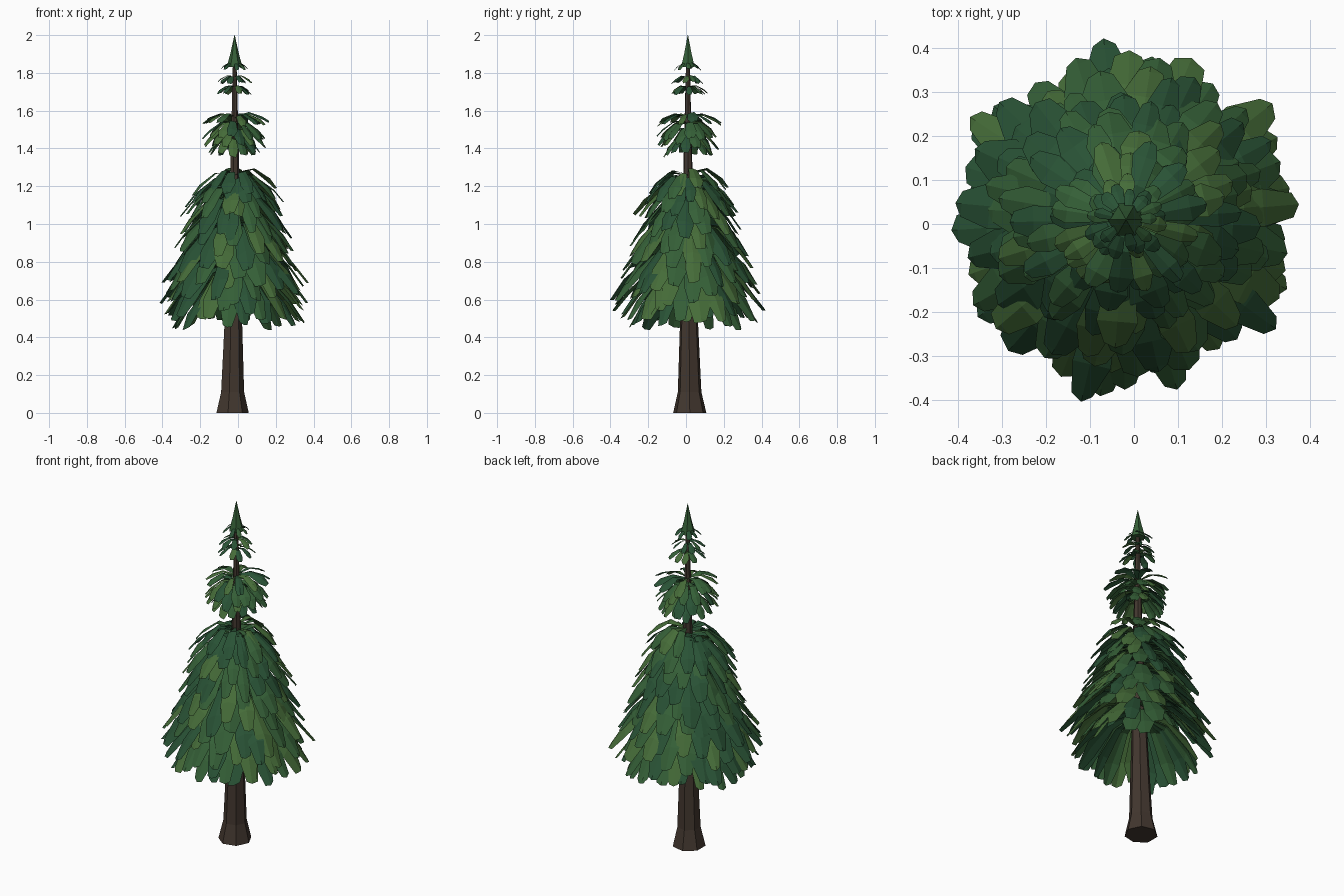
import bpy, bmesh, math, random
from mathutils import Vector

if "Cube" in bpy.data.objects:
    bpy.data.objects.remove(bpy.data.objects["Cube"])
random.seed(7)


def material(name, rgb):
    m = bpy.data.materials.new(name)
    m.diffuse_color = (*rgb, 1)
    m.use_nodes = True
    m.node_tree.nodes["Principled BSDF"].inputs["Base Color"].default_value = m.diffuse_color
    return m


BARK = material("bark", (0.055, 0.038, 0.028))
GREENS = [material("needle_dark", (0.022, 0.085, 0.036)),
          material("needle_mid", (0.035, 0.115, 0.038)),
          material("needle_light", (0.060, 0.150, 0.040))]


def finish(bm, name, mats):
    me = bpy.data.meshes.new(name)
    bm.to_mesh(me)
    bm.free()
    for m in mats:
        me.materials.append(m)
    ob = bpy.data.objects.new(name, me)
    bpy.context.collection.objects.link(ob)


def lathe(name, rings, sides, mats):
    """Skin of rings (x, y, z, radius), closed at both ends."""
    bm = bmesh.new()
    loops = [[bm.verts.new((x + r * math.cos(math.tau * i / sides),
                            y + r * math.sin(math.tau * i / sides), z))
              for i in range(sides)] for x, y, z, r in rings]
    for a, b in zip(loops, loops[1:]):
        for i in range(sides):
            j = (i + 1) % sides
            bm.faces.new((a[i], a[j], b[j], b[i]))
    bm.faces.new(loops[0][::-1])
    bm.faces.new(loops[-1])
    finish(bm, name, mats)


def axis(z):
    """Trunk centre line, leaning slightly."""
    t = min(z / 1.2, 1)
    return -0.033 + 0.015 * t, 0.02 - 0.01 * t


# fraction along the bough, half width, sag of the edges
LEAF = [(0.0, 0.15, 0.0), (0.4, 0.62, 0.10), (0.78, 1.0, 0.28), (0.96, 0.55, 0.30)]


def bough(bm, angle, root, tip, width, rise):
    """Folded leaf card, arching from root (r, z) to tip (r, z)."""
    cx, cy = axis(root[1])
    out = Vector((math.cos(angle), math.sin(angle), 0))
    side = Vector((-out.y, out.x, 0))
    drop = root[1] - tip[1]
    roll = random.uniform(-0.35, 0.35)
    rows = []
    for t, w, sag in LEAF:
        r = root[0] + (tip[0] - root[0]) * t
        z = root[1] + rise * math.sin(math.pi * t) - drop * t ** 1.6
        mid = Vector((cx, cy, z)) + out * r
        row = []
        for s in (-1, 0, 1):
            hw = w * width * random.uniform(0.85, 1.12)
            p = mid + side * s * hw
            p.z += s * hw * roll - abs(s) * sag * width
            row.append(bm.verts.new(p))
        rows.append(row)
    end = bm.verts.new(Vector((cx, cy, tip[1])) + out * tip[0])
    mat = random.choices((0, 1, 2), (4, 4, 2))[0]
    faces = []
    for a, b in zip(rows, rows[1:]):
        for k in (0, 1):
            faces.append(bm.faces.new((a[k], a[k + 1], b[k + 1], b[k])))
    a = rows[-1]
    faces.append(bm.faces.new((a[0], a[1], end)))
    faces.append(bm.faces.new((a[1], a[2], end)))
    for f in faces:
        f.material_index = mat


def crown(name, tiers, jitter):
    """Tiers: root r, root z, tip r, tip z, half width, rise, count."""
    bm = bmesh.new()
    for n, (r0, z0, r1, z1, w, rise, count) in enumerate(tiers):
        for i in range(count):
            a = math.tau * (i + 0.5 * (n % 2) + random.uniform(-0.3, 0.3)) / count
            k = random.uniform(0.9, 1.06)
            dz = random.uniform(-jitter, jitter)
            bough(bm, a, (r0, z0 + dz * 0.5), (r1 * k, z1 + dz),
                  w * random.uniform(0.8, 1.15), rise)
    finish(bm, name, GREENS)


# trunk with flared foot
lathe("trunk", [(*axis(z), z, r) for z, r in
                ((0, 0.09), (0.11, 0.064), (0.55, 0.046), (1.2, 0.027), (1.9, 0.009))],
      7, [BARK])

# broad lower skirt
crown("lower_foliage", [
    (0.03, 0.74, 0.34, 0.47, 0.050, 0.03, 18),
    (0.03, 0.79, 0.39, 0.51, 0.055, 0.03, 20),
    (0.03, 0.87, 0.405, 0.60, 0.055, 0.03, 20),
    (0.03, 0.94, 0.375, 0.68, 0.052, 0.03, 20),
    (0.03, 1.01, 0.345, 0.77, 0.050, 0.03, 18),
    (0.03, 1.08, 0.32, 0.86, 0.047, 0.03, 18),
    (0.02, 1.15, 0.29, 0.94, 0.044, 0.03, 16),
    (0.02, 1.20, 0.28, 1.03, 0.042, 0.03, 16),
    (0.02, 1.23, 0.25, 1.10, 0.040, 0.04, 14),
    (0.02, 1.26, 0.22, 1.16, 0.036, 0.04, 12)], 0.035)

# middle cluster
crown("middle_foliage", [
    (0.01, 1.46, 0.14, 1.37, 0.028, 0.02, 11),
    (0.01, 1.50, 0.165, 1.41, 0.029, 0.02, 12),
    (0.01, 1.54, 0.165, 1.46, 0.029, 0.02, 12),
    (0.01, 1.565, 0.18, 1.53, 0.028, 0.025, 11)], 0.015)

# small top whorls
crown("top_foliage", [
    (0.005, 1.725, 0.10, 1.69, 0.019, 0.015, 9),
    (0.005, 1.78, 0.09, 1.75, 0.018, 0.012, 9),
    (0.005, 1.85, 0.075, 1.82, 0.015, 0.01, 8)], 0.006)

# pointed leader
lathe("tip", [(*axis(2), z, r) for z, r in
              ((1.83, 0.042), (1.90, 0.023), (2.0, 0.001))], 6, [GREENS[1]])
